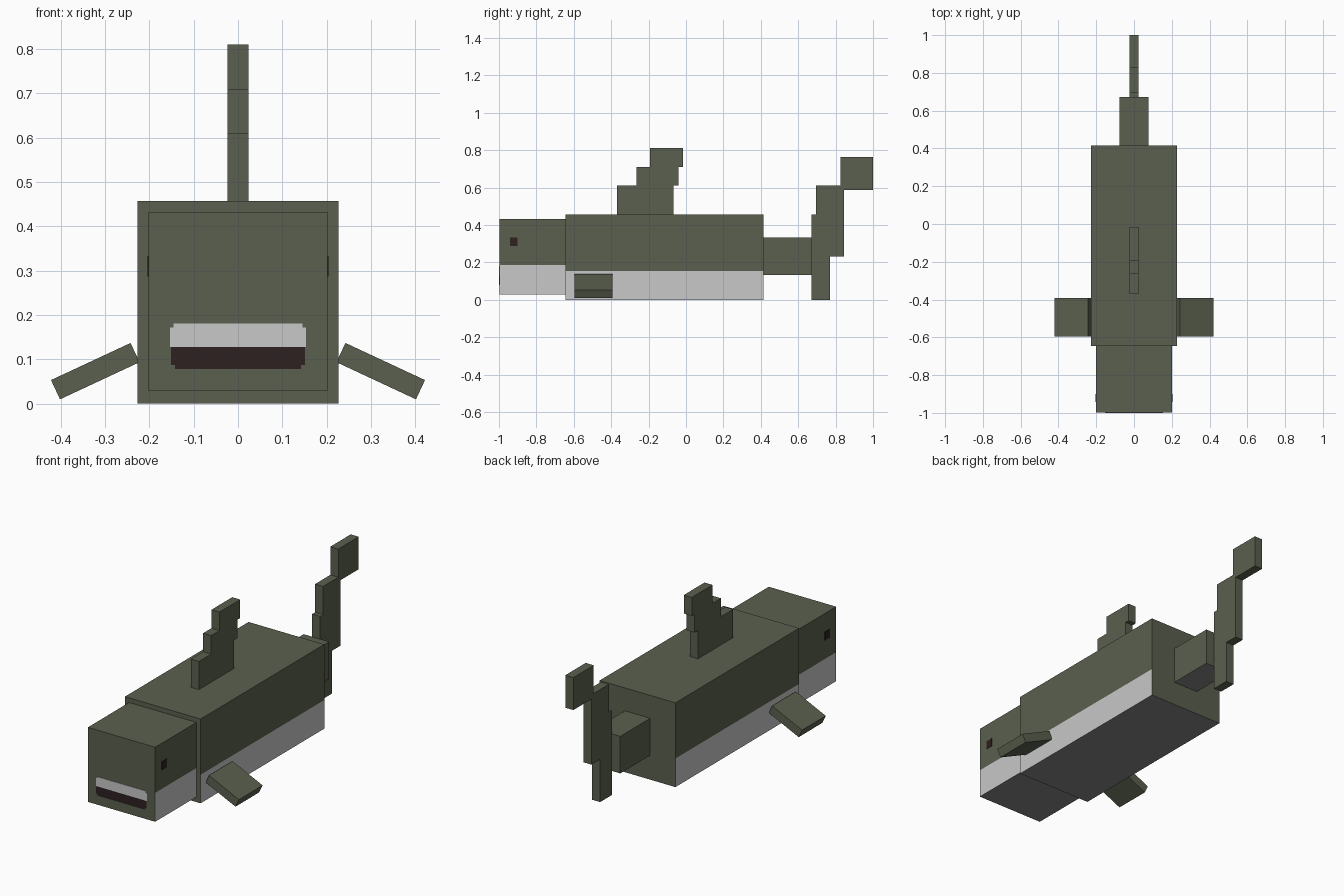
import bpy, bmesh, math
from mathutils import Matrix, Vector

cube = bpy.data.objects.get("Cube")
if cube:
    bpy.data.objects.remove(cube, do_unlink=True)


def material(name, rgb):
    m = bpy.data.materials.new(name)
    m.use_nodes = True
    m.diffuse_color = (*rgb, 1)
    m.node_tree.nodes["Principled BSDF"].inputs["Base Color"].default_value = (*rgb, 1)
    return m


OLIVE = material("olive skin", (0.102, 0.117, 0.077))
WHITE = material("pale belly", (0.58, 0.58, 0.58))
GREY = material("grey underside", (0.24, 0.235, 0.24))
DARK = material("dark brown", (0.026, 0.015, 0.015))


def finish(bm, name, mats):
    bmesh.ops.recalc_face_normals(bm, faces=bm.faces)
    mesh = bpy.data.meshes.new(name)
    bm.to_mesh(mesh)
    bm.free()
    for m in mats:
        mesh.materials.append(m)
    ob = bpy.data.objects.new(name, mesh)
    bpy.context.collection.objects.link(ob)
    return ob


def box(name, x, y, z, mats, belly=None, grey_bottom=False, turn=0):
    """Box from (min, max) ranges; belly is the height of the pale flank edge."""
    bm = bmesh.new()
    lo, hi = Vector((x[0], y[0], z[0])), Vector((x[1], y[1], z[1]))
    size = Matrix.Diagonal((*(hi - lo), 1))
    spin = Matrix.Rotation(turn, 4, 'Y')
    bmesh.ops.create_cube(bm, size=1, matrix=Matrix.Translation((lo + hi) / 2) @ spin @ size)
    if belly:
        bmesh.ops.bisect_plane(bm, geom=bm.verts[:] + bm.edges[:] + bm.faces[:],
                               plane_co=(0, 0, belly), plane_no=(0, 0, 1))
    bm.normal_update()
    for f in bm.faces:
        if belly and abs(f.normal.x) > 0.5 and f.calc_center_median().z < belly:
            f.material_index = 1
        elif grey_bottom and f.normal.z < -0.5:
            f.material_index = 2
    return finish(bm, name, mats)


def slab(name, outline, half):
    """Extrude a (y, z) outline across x."""
    bm = bmesh.new()
    face = bm.faces.new([bm.verts.new((-half, y, z)) for y, z in outline])
    out = bmesh.ops.extrude_face_region(bm, geom=[face])
    moved = [v for v in out["geom"] if isinstance(v, bmesh.types.BMVert)]
    bmesh.ops.translate(bm, verts=moved, vec=(2 * half, 0, 0))
    return finish(bm, name, [OLIVE])


# Main blocks
skin = [OLIVE, WHITE, GREY]
box("body", (-0.227, 0.227), (-0.645, 0.415), (0, 0.457), skin, 0.155, True)
box("head", (-0.202, 0.202), (-0.998, -0.645), (0.028, 0.432), skin, 0.185, True)
box("tail_stem", (-0.076, 0.076), (0.415, 0.672), (0.132, 0.333), skin, None, True)

# Stepped fins
slab("dorsal_fin", [(-0.37, 0.457), (-0.37, 0.61), (-0.265, 0.61), (-0.265, 0.71),
                    (-0.193, 0.71), (-0.193, 0.81), (-0.015, 0.81), (-0.015, 0.71),
                    (-0.04, 0.71), (-0.04, 0.61), (-0.068, 0.61), (-0.068, 0.457)], 0.024)
slab("tail_fin", [(0.67, 0), (0.67, 0.457), (0.695, 0.457), (0.695, 0.61),
                  (0.825, 0.61), (0.825, 0.763), (1, 0.763), (1, 0.587),
                  (0.845, 0.587), (0.845, 0.232), (0.77, 0.232), (0.77, 0)], 0.024)

# Mouth plates
front = (-1, -0.997)
box("upper_teeth", (-0.153, 0.153), front, (0.128, 0.172), [WHITE])
box("upper_teeth_edge", (-0.145, 0.145), front, (0.172, 0.18), [WHITE])
box("mouth_opening", (-0.151, 0.151), front, (0.087, 0.128), [DARK])
box("mouth_lower_edge", (-0.142, 0.142), front, (0.078, 0.087), [DARK])

# Paired side fins and eyes
for name, s in (("left", 1), ("right", -1)):
    cx, half = s * 0.322, 0.099
    box(name + "_side_fin", (cx - half, cx + half), (-0.595, -0.392),
        (0.049, 0.097), [OLIVE], turn=s * math.radians(25))
    ex = sorted((s * 0.2, s * 0.204))
    box(name + "_eye", ex, (-0.942, -0.9), (0.287, 0.333), [DARK])
